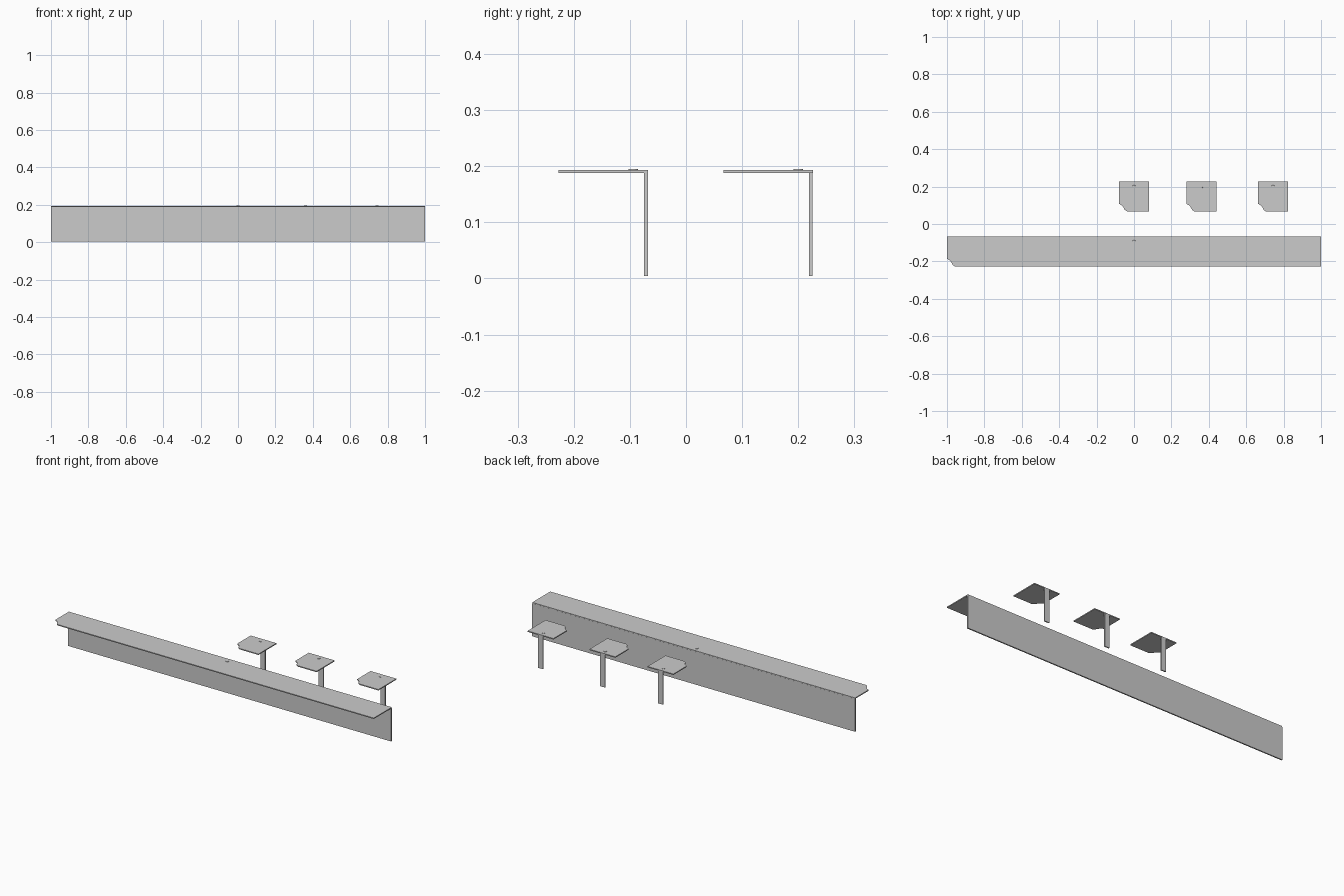
import bpy, bmesh

if "Cube" in bpy.data.objects:
    bpy.data.objects.remove(bpy.data.objects["Cube"])

TOP, UNDER, BOTTOM = 0.1935, 0.188, 0.004


def finish(bm, name):
    bmesh.ops.recalc_face_normals(bm, faces=bm.faces)
    me = bpy.data.meshes.new(name)
    bm.to_mesh(me)
    bm.free()
    ob = bpy.data.objects.new(name, me)
    bpy.context.collection.objects.link(ob)


def plate(name, x0, x1, y0, y1):
    # flat shelf with a shaped front-left corner
    pts = [(x0, y0 + .041), (x0 + .014, y0 + .033), (x0 + .022, y0 + .024),
           (x0 + .031, y0 + .008), (x0 + .043, y0), (x1, y0), (x1, y1), (x0, y1)]
    bm = bmesh.new()
    face = bm.faces.new([bm.verts.new((x, y, UNDER)) for x, y in pts])
    ext = bmesh.ops.extrude_face_region(bm, geom=[face])
    vs = [v for v in ext["geom"] if isinstance(v, bmesh.types.BMVert)]
    bmesh.ops.translate(bm, verts=vs, vec=(0, 0, TOP - UNDER))
    finish(bm, name)


def board(name, x0, x1, y0, y1):
    # upright panel below a shelf
    bm = bmesh.new()
    bmesh.ops.create_cube(bm, size=1)
    for v in bm.verts:
        v.co = (x1 if v.co.x > 0 else x0, y1 if v.co.y > 0 else y0,
                UNDER if v.co.z > 0 else BOTTOM)
    finish(bm, name)


def screw(name, x, y):
    # low button set into the shelf
    bm = bmesh.new()
    bmesh.ops.create_cone(bm, cap_ends=True, segments=16, radius1=.009,
                          radius2=.008, depth=.003)
    bmesh.ops.translate(bm, verts=bm.verts, vec=(x, y, TOP))
    finish(bm, name)


# long bracket
plate("long_shelf", -1, 1, -.227, -.068)
board("long_back_panel", -1, 1, -.0745, -.0675)
screw("long_screw", 0, -.094)

# three short brackets
for i, x in enumerate((0, .36, .743)):
    plate(f"short_shelf_{i}", x - .08, x + .08, .067, .226)
    board(f"short_leg_{i}", x - .015, x + .015, .2195, .2255)
    screw(f"short_screw_{i}", x, .2)
